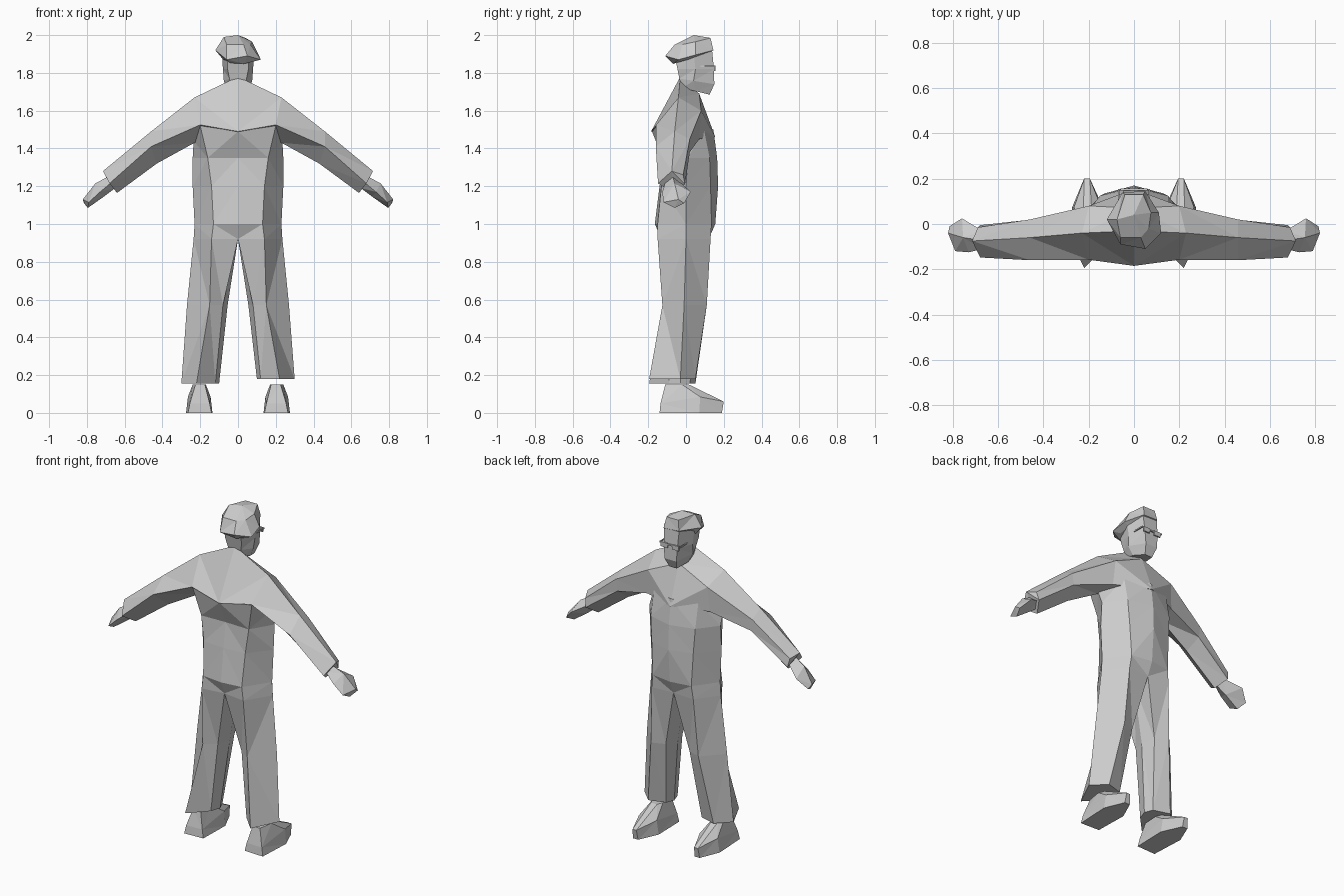
import bpy, bmesh
from mathutils import Vector

mat = bpy.data.materials.new("plain grey")
mat.diffuse_color = (0.6, 0.6, 0.6, 1)


def finish(name, bm):
    """Weld, drop hidden centre faces, and make a flat shaded object."""
    bmesh.ops.remove_doubles(bm, verts=bm.verts, dist=0.0005)
    inner = [f for f in bm.faces if all(abs(v.co.x) < 1e-4 for v in f.verts)]
    bmesh.ops.delete(bm, geom=inner, context='FACES')
    bmesh.ops.triangulate(bm, faces=bm.faces)
    bmesh.ops.recalc_face_normals(bm, faces=bm.faces)
    me = bpy.data.meshes.new(name)
    bm.to_mesh(me)
    bm.free()
    me.materials.append(mat)
    ob = bpy.data.objects.new(name, me)
    bpy.context.collection.objects.link(ob)
    return ob


def loft(bm, rings, caps=(True, True), side=1):
    """Skin a list of equal length rings; side=-1 mirrors across x."""
    vs = [[bm.verts.new((p[0] * side, p[1], p[2])) for p in r] for r in rings]
    n = len(vs[0])
    for a, b in zip(vs, vs[1:]):
        for i in range(n):
            j = (i + 1) % n
            bm.faces.new((a[i], a[j], b[j], b[i]))
    for cap, r in zip(caps, (vs[0], vs[-1])):
        if cap:
            bm.faces.new(r)


def at(z, *xy):
    return [(x, y, z) for x, y in xy]


# Trousers and trunk: hem, knee, crotch, hip, waist, ribs, chest
bm = bmesh.new()
for s, hem in ((1, 0.18), (-1, 0.155)):
    loft(bm, [
        at(hem, (.12, -.09), (.22, -.195), (.30, -.03), (.22, .05), (.12, .02), (.10, -.03)),
        at(.57, (.08, -.08), (.15, -.125), (.27, -.01), (.16, .11), (.08, .08), (.055, 0)),
        at(.92, (0, -.13), (.14, -.15), (.235, 0), (.14, .13), (0, .12), (0, 0)),
        at(1.0, (0, -.165), (.13, -.15), (.23, 0), (.13, .135), (0, .155), (0, 0)),
        at(1.2, (0, -.14), (.14, -.13), (.24, 0), (.14, .13), (0, .17), (0, 0)),
        at(1.35, (0, -.12), (.16, -.125), (.24, .01), (.15, .125), (0, .165), (0, 0)),
        [(0, -.18, 1.49), (.2, -.152, 1.52), (.235, -.03, 1.44), (.15, .095, 1.5),
         (0, .145, 1.5), (0, 0, 1.5)],
    ], side=s)
finish("trunk_and_trousers", bm)

# Shoulders and sleeves: centre, shoulder, elbow, cuff
bm = bmesh.new()
for s in (1, -1):
    loft(bm, [
        [(0, -.03, 1.78), (0, -.185, 1.49), (0, 0, 1.42), (0, .155, 1.46), (0, .07, 1.69)],
        [(.23, -.04, 1.67), (.2, -.158, 1.525), (.23, -.04, 1.43), (.21, .07, 1.45), (.2, .08, 1.6)],
        [(.46, -.06, 1.49), (.46, -.16, 1.41), (.43, -.06, 1.32), (.45, .02, 1.38), (.46, .02, 1.45)],
        [(.715, -.075, 1.28), (.68, -.148, 1.215), (.64, -.07, 1.165), (.68, -.005, 1.21),
         (.69, -.015, 1.26)],
    ], caps=(False, True), side=s)
finish("shoulders_and_sleeves", bm)

# Hands
for s, name in ((1, "right_hand"), (-1, "left_hand")):
    bm = bmesh.new()
    loft(bm, [
        [(.69, -.07, 1.25), (.67, -.11, 1.22), (.65, -.07, 1.19), (.67, -.03, 1.22)],
        [(.755, -.06, 1.215), (.73, -.125, 1.17), (.71, -.06, 1.145), (.76, .025, 1.17)],
        [(.822, -.04, 1.13), (.79, -.12, 1.115), (.795, -.06, 1.085), (.815, -.01, 1.11)],
    ], side=s)
    finish(name, bm)

# Shoes: flat sole, sloping upper, toes towards +y
for s, name in ((1, "right_shoe"), (-1, "left_shoe")):
    bm = bmesh.new()
    outline = at(0, (.14, -.135), (.265, -.14), (.275, .07), (.225, .19), (.19, .19), (.135, .07))
    middle = [(.15, -.13, .05), (.255, -.135, .05), (.265, .075, .085), (.22, .2, .06),
              (.195, .2, .06), (.145, .075, .085)]
    ankle = at(.15, (.175, -.11), (.225, -.11), (.24, -.02), (.225, .015), (.185, .015), (.17, -.02))
    loft(bm, [outline, middle, ankle], side=s)
    finish(name, bm)


def both(z_front, z_back, half):
    """Symmetric ring from half profile points listed back to front."""
    y0, y1 = half[0][1], half[-1][1]
    pts = half + [(-x, y) for x, y in reversed(half)]
    return [(x, y, z_back + (z_front - z_back) * (y - y0) / (y1 - y0)) for x, y in pts]


# Head: neck and chin, jaw, cheeks, brow
bm = bmesh.new()
loft(bm, [
    both(1.685, 1.72, [(.04, -.02), (.05, .05), (.025, .125)]),
    both(1.74, 1.77, [(.045, -.035), (.075, .04), (.04, .15)]),
    both(1.82, 1.82, [(.055, -.045), (.08, .05), (.045, .148)]),
    both(1.92, 1.89, [(.055, -.06), (.085, .04), (.05, .138)]),
])
finish("head", bm)

# Lopsided soft cap
bm = bmesh.new()
brim = [(-.12, .02, 1.92), (-.05, .14, 1.925), (.05, .145, 1.92), (.11, .05, 1.895),
        (.12, -.04, 1.87), (.05, -.11, 1.89), (-.06, -.09, 1.87)]
crown = [(-.075, .02, 1.99), (-.04, .13, 1.985), (.04, .13, 1.985), (.075, .05, 1.965),
         (.065, -.02, 1.95), (.03, -.06, 1.95), (-.06, -.06, 1.95)]
band = [(x * .68, .03 + (y - .03) * .7, 1.87 + y * .2) for x, y, z in brim]
top = [(0, .04, 2.0)] * 7
loft(bm, [band, brim, crown, top], caps=(True, False))
finish("cap", bm)

# Glasses: two lenses, a bridge and side arms
bm = bmesh.new()


def block(centre, size):
    made = bmesh.ops.create_cube(bm, size=1)["verts"]
    for v in made:
        v.co = Vector(c * d + o for c, d, o in zip(v.co, size, centre))


block((0, .152, 1.832), (.03, .008, .008))
for s in (1, -1):
    block((s * .038, .153, 1.825), (.045, .008, .028))
    block((s * .068, .105, 1.835), (.006, .1, .008))
finish("glasses", bm)
